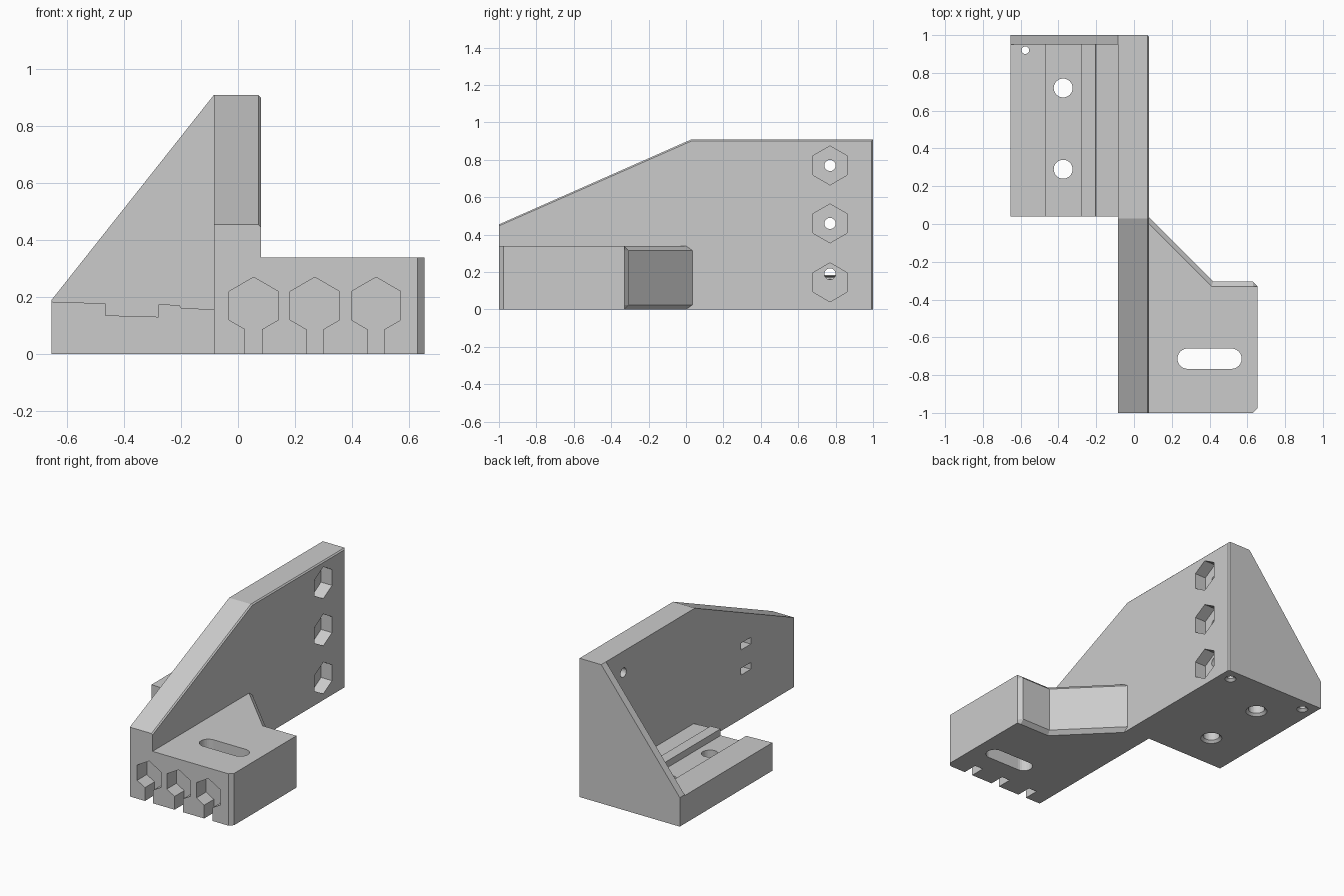
import bpy
import bmesh
from math import cos, sin, pi

if "Cube" in bpy.data.objects:
    bpy.data.objects.remove(bpy.data.objects["Cube"])

# Single printed-plastic grey
grey = bpy.data.materials.new("light_grey")
grey.use_nodes = True
GREY = (0.6, 0.6, 0.6, 1.0)
grey.diffuse_color = GREY
grey.node_tree.nodes["Principled BSDF"].inputs["Base Color"].default_value = GREY


def loft(name, rings):
    """Closed solid through matching rings of 3D points."""
    bm = bmesh.new()
    loops = [[bm.verts.new(p) for p in ring] for ring in rings]
    n = len(loops[0])
    for a, b in zip(loops, loops[1:]):
        for i in range(n):
            j = (i + 1) % n
            bm.faces.new((a[i], a[j], b[j], b[i]))
    bm.faces.new(loops[0][::-1])
    bm.faces.new(loops[-1])
    bmesh.ops.remove_doubles(bm, verts=bm.verts, dist=0.0001)
    bmesh.ops.recalc_face_normals(bm, faces=bm.faces)
    mesh = bpy.data.meshes.new(name)
    bm.to_mesh(mesh)
    bm.free()
    mesh.materials.append(grey)
    obj = bpy.data.objects.new(name, mesh)
    bpy.context.scene.collection.objects.link(obj)
    return obj


def place(points, axis, d):
    """Put a flat profile at distance d along an axis."""
    if axis == "x":
        return [(d, u, v) for u, v in points]
    if axis == "y":
        return [(u, d, v) for u, v in points]
    return [(u, v, d) for u, v in points]


def prism(name, points, axis, start, end):
    return loft(name, [place(points, axis, start), place(points, axis, end)])


def ngon(u, v, r, n, turn=0.0):
    return [(u + r * cos(turn + 2 * pi * i / n), v + r * sin(turn + 2 * pi * i / n))
            for i in range(n)]


def cut(cutter, *targets):
    """Subtract a cutter from each target, then discard it."""
    cutter.hide_render = True
    for obj in targets:
        mod = obj.modifiers.new("cut", "BOOLEAN")
        mod.operation = "DIFFERENCE"
        mod.solver = "EXACT"
        mod.object = cutter
        bpy.context.view_layer.objects.active = obj
        bpy.ops.object.modifier_apply(modifier=mod.name)
    bpy.data.objects.remove(cutter)


LEFT, RIGHT = -0.085, 0.08     # wall faces
EDGE = 0.655                   # outer half width

# Upright wall with a sloping front and a fine chamfer on its right face
outline = [(-1, 0), (1, 0), (1, 0.91), (0.03, 0.91), (-1, 0.455)]
inset = [(-1, 0), (0.992, 0), (0.992, 0.902), (0.032, 0.902), (-1, 0.447)]
wall = loft("upright_wall", [place(outline, "x", LEFT),
                             place(outline, "x", RIGHT - 0.008),
                             place(inset, "x", RIGHT)])

# Stepped base plate with a long channel
steps = [(-EDGE, 0), (LEFT, 0), (LEFT, 0.157), (-0.2, 0.162), (-0.205, 0.172),
         (-0.28, 0.175), (-0.28, 0.131), (-0.465, 0.136), (-0.465, 0.178), (-EDGE, 0.184)]
plate = prism("base_plate", steps, "y", 0.04, 0.95)

# Triangular rear gusset
gusset = prism("rear_gusset", [(-EDGE, 0), (LEFT, 0), (LEFT, 0.91), (-EDGE, 0.19)],
               "y", 0.95, 1)

# Side block with a diagonal rear web and chamfered rear edges
start = [(RIGHT, -1), (0.63, -1), (EDGE, -0.975), (EDGE, -0.33)]
full = start + [(0.63, -0.305), (0.42, -0.305), (RIGHT, 0.035)]
trim = start + [(0.63, -0.33), (0.41, -0.33), (RIGHT, 0.0)]
block = loft("side_block", [place(trim, "z", 0), place(full, "z", 0.025),
                            place(full, "z", 0.315), place(trim, "z", 0.34)])

# Hexagonal nut pockets with bottom slots in the front
for x in (0.055, 0.27, 0.485):
    hexagon = ngon(x, 0.17, 0.1, 6, -pi / 6)
    s = 0.03
    z = 0.17 - 0.1 + s * 0.577
    keyhole = hexagon[:5] + [(x - s, z), (x - s, -0.02), (x + s, -0.02), (x + s, z)]
    cut(prism("pocket_cutter", keyhole, "y", -1.02, -0.9), wall, block)

# Nut pockets and bolt holes through the wall
for z, hole_z in ((0.77, 0.77), (0.46, 0.46), (0.145, 0.19)):
    cut(prism("nut_cutter", ngon(0.77, z, 0.104, 6, pi / 6), "x", 0.0, 0.1), wall)
    cut(prism("bolt_cutter", ngon(0.77, hole_z, 0.03, 24), "x", -0.12, 0.05), wall)

# Strap recesses on the left wall face
for z in (0.31, 0.475):
    window = [(-0.55, z - 0.022), (-0.45, z - 0.022), (-0.45, z + 0.022), (-0.55, z + 0.022)]
    cut(prism("strap_cutter", window, "x", -0.12, -0.02), wall)

# Vertical holes, flared at the underside
for x, y, r, top, targets in ((-0.375, 0.72, 0.05, 0.5, (plate,)),
                              (-0.375, 0.29, 0.05, 0.5, (plate,)),
                              (-0.575, 0.92, 0.02, 0.5, (plate, gusset)),
                              (0.0, 0.92, 0.02, 0.3, (wall,))):
    cut(loft("hole_cutter", [place(ngon(x, y, r + 0.025, 32), "z", -0.01),
                             place(ngon(x, y, r, 32), "z", 0.015),
                             place(ngon(x, y, r, 32), "z", top)]), *targets)

# Rounded slot through the side block
arc = [pi * i / 12 - pi / 2 for i in range(13)]
slot = [(0.516 + 0.054 * cos(a), -0.713 + 0.054 * sin(a)) for a in arc]
slot += [(0.284 - 0.054 * cos(a), -0.713 - 0.054 * sin(a)) for a in arc]
cut(prism("slot_cutter", slot, "z", -0.05, 0.4), block)
